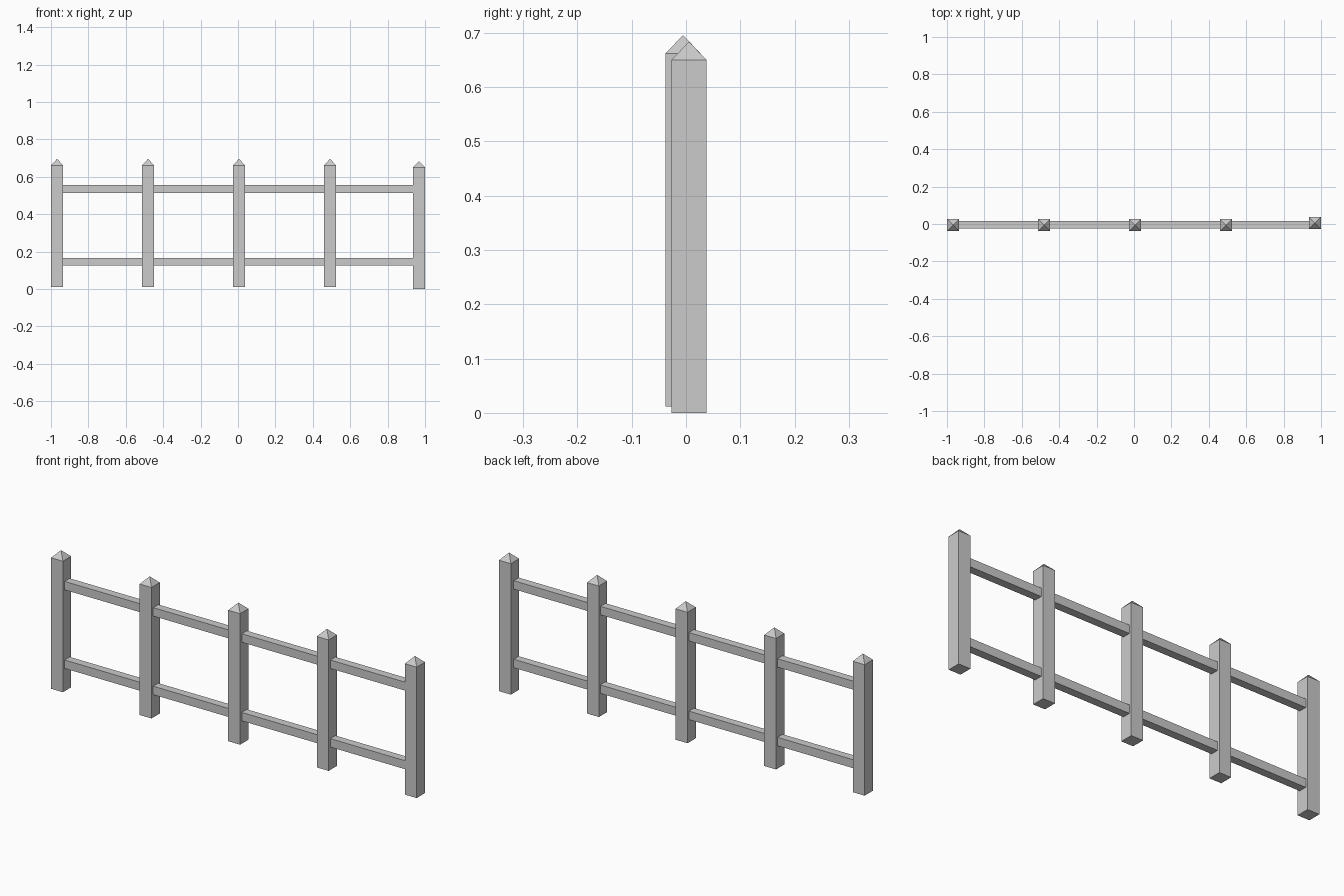
import bpy, bmesh

if "Cube" in bpy.data.objects:
    bpy.data.objects.remove(bpy.data.objects["Cube"])

POST_W, POST_H, TIP_H = 0.065, 0.65, 0.034


def new_object(name, bm):
    bmesh.ops.recalc_face_normals(bm, faces=bm.faces)
    mesh = bpy.data.meshes.new(name)
    bm.to_mesh(mesh)
    bm.free()
    obj = bpy.data.objects.new(name, mesh)
    bpy.context.collection.objects.link(obj)
    return obj


def box_bmesh(x0, x1, y0, y1, z0, z1):
    bm = bmesh.new()
    bmesh.ops.create_cube(bm, size=1)
    bmesh.ops.scale(bm, vec=(x1 - x0, y1 - y0, z1 - z0), verts=bm.verts)
    bmesh.ops.translate(bm, vec=((x0 + x1) / 2, (y0 + y1) / 2, (z0 + z1) / 2), verts=bm.verts)
    return bm


def post(name, x, y, z):
    # square post whose top face is poked up into a pyramid tip
    h = POST_W / 2
    bm = box_bmesh(x - h, x + h, y - h, y + h, z, z + POST_H)
    bm.faces.ensure_lookup_table()
    top = max(bm.faces, key=lambda f: f.calc_center_median().z)
    tip = bmesh.ops.poke(bm, faces=[top])["verts"][0]
    tip.co.z += TIP_H
    return new_object(name, bm)


# four aligned posts, plus the end post set slightly lower and further back
for i in range(4):
    post(f"post_{i + 1}", -0.9675 + i * 0.4865, -0.0055, 0.012)
post("end_post", 0.9675, 0.0055, 0.0)

# two horizontal rails running through the posts
for name, z in (("lower_rail", 0.146), ("upper_rail", 0.536)):
    new_object(name, box_bmesh(-0.9675, 0.9675, -0.0245, 0.0155, z - 0.021, z + 0.021))
